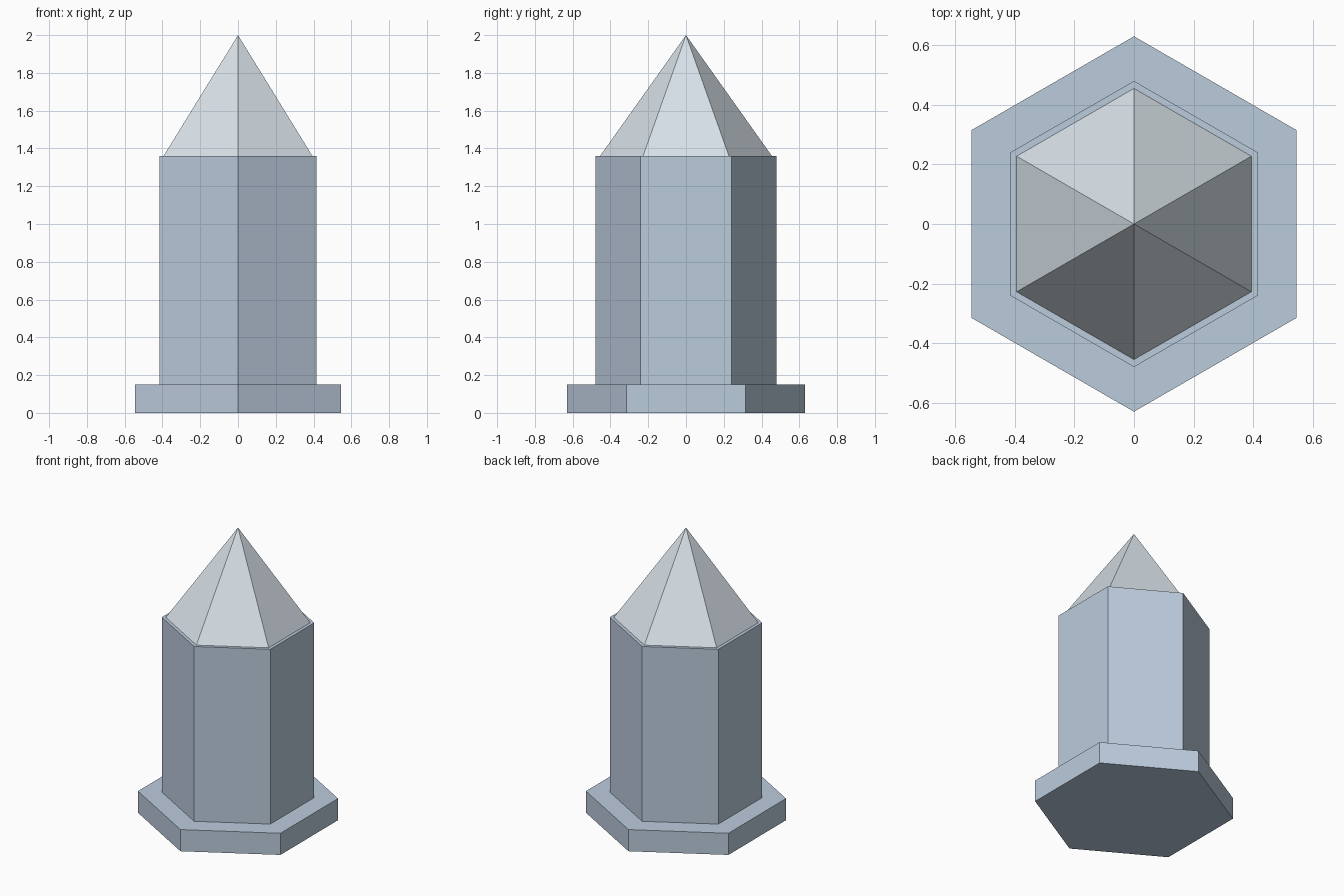
import bpy

if "Cube" in bpy.data.objects:
    bpy.data.objects.remove(bpy.data.objects["Cube"])


def material(name, color):
    mat = bpy.data.materials.new(name)
    mat.diffuse_color = (*color, 1)
    mat.use_nodes = True
    mat.node_tree.nodes["Principled BSDF"].inputs["Base Color"].default_value = mat.diffuse_color
    return mat


def hex_part(name, r_bottom, r_top, z0, z1, mat):
    # Six-sided prism or pyramid with corners on the y axis
    bpy.ops.mesh.primitive_cone_add(
        vertices=6, radius1=r_bottom, radius2=r_top,
        depth=z1 - z0, location=(0, 0, (z0 + z1) / 2))
    obj = bpy.context.object
    obj.name = name
    obj.data.materials.append(mat)
    return obj


stone = material("blue_grey", (0.50, 0.60, 0.72))
pale = material("pale_grey", (0.68, 0.75, 0.80))

# Flat foot, tall column and pointed cap
hex_part("base", 0.63, 0.63, 0.0, 0.15, stone)
hex_part("column", 0.48, 0.48, 0.15, 1.36, stone)
hex_part("pointed_cap", 0.455, 0.0, 1.36, 2.0, pale)
